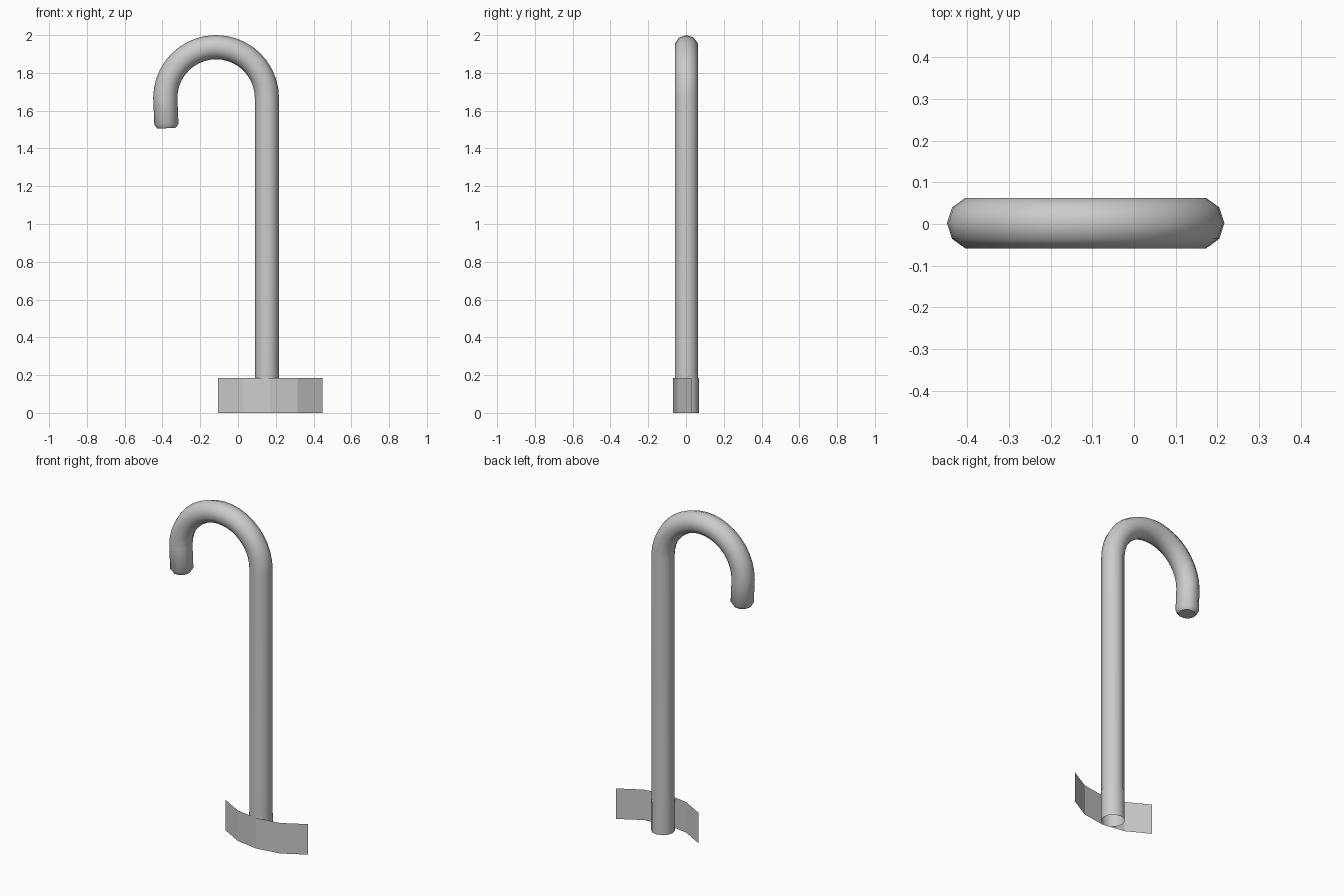
import bpy, bmesh, math
from mathutils import Vector

cube = bpy.data.objects.get("Cube")
if cube:
    bpy.data.objects.remove(cube, do_unlink=True)

grey = bpy.data.materials.new("plain grey")
grey.use_nodes = True
colour = (0.6, 0.6, 0.6, 1)
grey.diffuse_color = colour
grey.node_tree.nodes["Principled BSDF"].inputs["Base Color"].default_value = colour

POLE_X, POLE_Y, RADIUS = 0.153, 0.002, 0.064
BEND_X, BEND_Z, BEND_R = -0.116, 1.667, 0.269


def finish(name, bm, smooth_angle=None):
    mesh = bpy.data.meshes.new(name)
    bm.to_mesh(mesh)
    bm.free()
    mesh.materials.append(grey)
    ob = bpy.data.objects.new(name, mesh)
    bpy.context.collection.objects.link(ob)
    if smooth_angle:
        bpy.ops.object.select_all(action='DESELECT')
        ob.select_set(True)
        bpy.context.view_layer.objects.active = ob
        bpy.ops.object.shade_smooth_by_angle(angle=math.radians(smooth_angle))
    return ob


def sweep(name, stations, sides, caps, smooth_angle):
    """Tube in the xz plane; each station is x, z, radius, tilt of its ring."""
    bm = bmesh.new()
    rings = []
    for x, z, r, tilt in stations:
        out = Vector((math.cos(tilt), 0, math.sin(tilt)))
        ring = []
        for i in range(sides):
            a = math.tau * i / sides
            p = Vector((x, POLE_Y, z)) + out * r * math.cos(a)
            p.y += r * math.sin(a)
            ring.append(bm.verts.new(p))
        rings.append(ring)
    for low, high in zip(rings, rings[1:]):
        for i in range(sides):
            j = (i + 1) % sides
            bm.faces.new((low[i], low[j], high[j], high[i]))
    if caps:
        bm.faces.new(rings[0][::-1])
        bm.faces.new(rings[-1])
    return finish(name, bm, smooth_angle)


# Cane: straight pole, half-circle bend and short chamfered tip
stations = [(POLE_X, 0.17, RADIUS, 0)]
steps = 20
for i in range(steps + 1):
    t = math.pi * i / steps
    stations.append((BEND_X + BEND_R * math.cos(t),
                     BEND_Z + BEND_R * math.sin(t), RADIUS, t))
tip_tilt = math.pi + 0.05
stations += [(-0.379, 1.527, RADIUS, tip_tilt),
             (-0.378, 1.507, 0.048, tip_tilt)]
sweep("hooked_pole", stations, 10, True, 40)

# Open sleeve around the foot of the pole
sweep("foot_sleeve", [(POLE_X, 0, 0.066, 0), (POLE_X, 0.185, 0.066, 0)], 12, False, 40)

# Thin bowed band across the front of the sleeve
bm = bmesh.new()
columns = []
for x, y in [(-0.105, 0.03), (0.03, -0.045), (0.17, -0.068), (0.315, -0.045), (0.448, 0.03)]:
    columns.append([bm.verts.new((x, y, z)) for z in (0, 0.185)])
for a, b in zip(columns, columns[1:]):
    bm.faces.new((a[0], b[0], b[1], a[1]))
finish("curved_band", bm)
